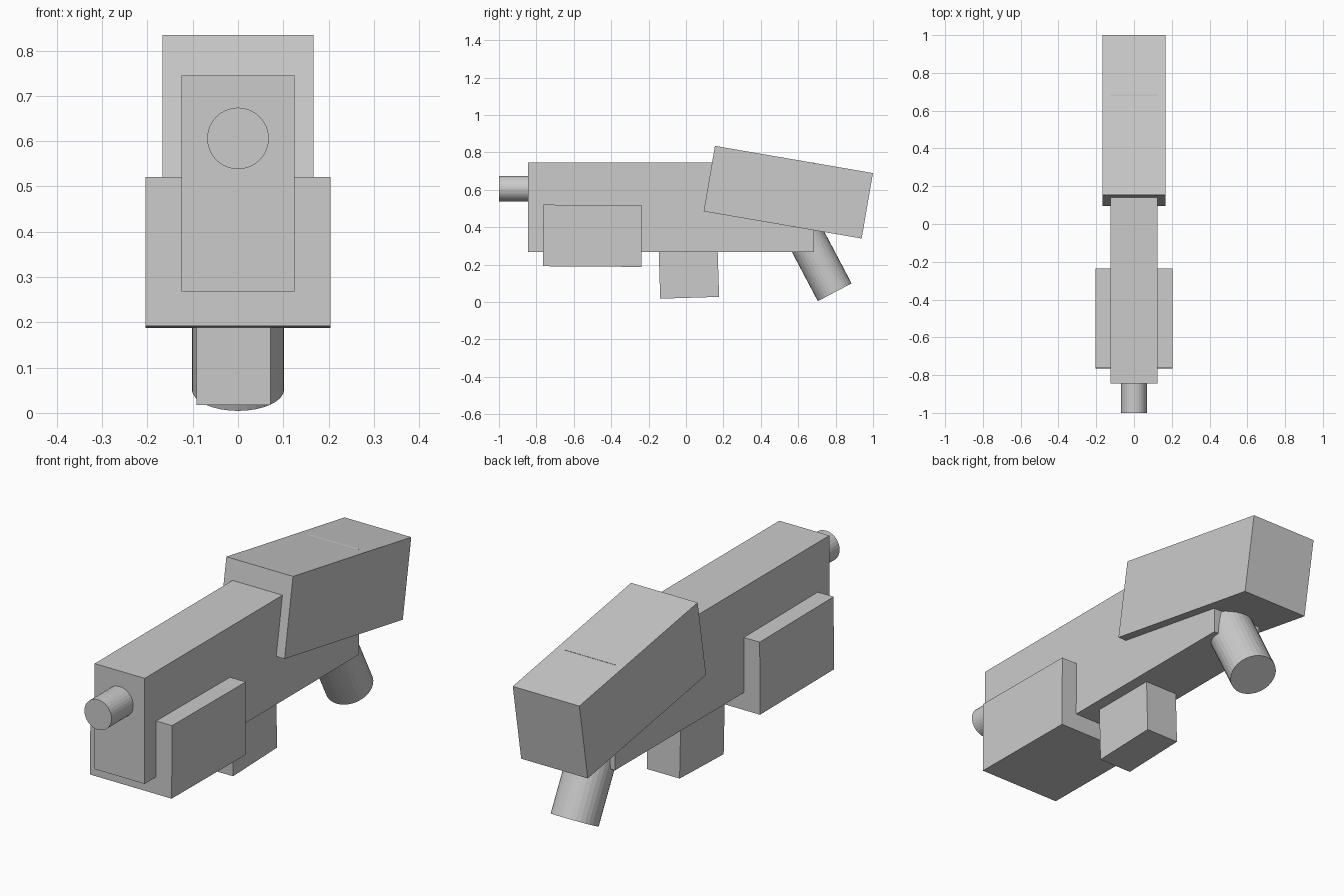
import bpy
from math import radians, sin, cos

if "Cube" in bpy.data.objects:
    bpy.data.objects.remove(bpy.data.objects["Cube"])

# One plain grey for the whole model
GREY = (0.6, 0.6, 0.6, 1.0)
grey = bpy.data.materials.new("plain grey")
grey.use_nodes = True
grey.diffuse_color = GREY
grey.node_tree.nodes["Principled BSDF"].inputs["Base Color"].default_value = GREY


def finish(name):
    obj = bpy.context.object
    obj.name = name
    obj.data.materials.append(grey)
    return obj


def box(name, centre, size, tilt=0):
    """Box of the given size, tilted about the x axis in degrees."""
    bpy.ops.mesh.primitive_cube_add(size=1, location=centre, rotation=(radians(tilt), 0, 0))
    bpy.context.object.scale = size
    bpy.ops.object.transform_apply(location=False, rotation=False, scale=True)
    return finish(name)


def rod(name, end, radius, length, tilt):
    """Flat-sided cylinder starting at end, its axis tilted from z about x."""
    a = radians(tilt)
    centre = (end[0], end[1] - sin(a) * length / 2, end[2] + cos(a) * length / 2)
    bpy.ops.mesh.primitive_cylinder_add(vertices=32, radius=radius, depth=length,
                                        location=centre, rotation=(a, 0, 0))
    return finish(name)


# Main body and the wide block under its front
box("body", (0, -0.08, 0.506), (0.25, 1.53, 0.477))
box("fore_grip", (0, -0.5, 0.354), (0.408, 0.528, 0.329), -0.4)

# Magazine, slightly off centre and tilted, sunk into the body
box("magazine", (-0.01, 0.015, 0.17), (0.164, 0.315, 0.295), 1.8)

# Drooping shoulder stock
box("stock", (0, 0.547, 0.587), (0.333, 0.857, 0.355), -9.75)

# Barrel and slanted rear handle
rod("barrel", (0, -1.0, 0.606), 0.068, 0.25, -90)
rod("rear_handle", (0, 0.795, 0.052), 0.102, 0.45, 27.8)
